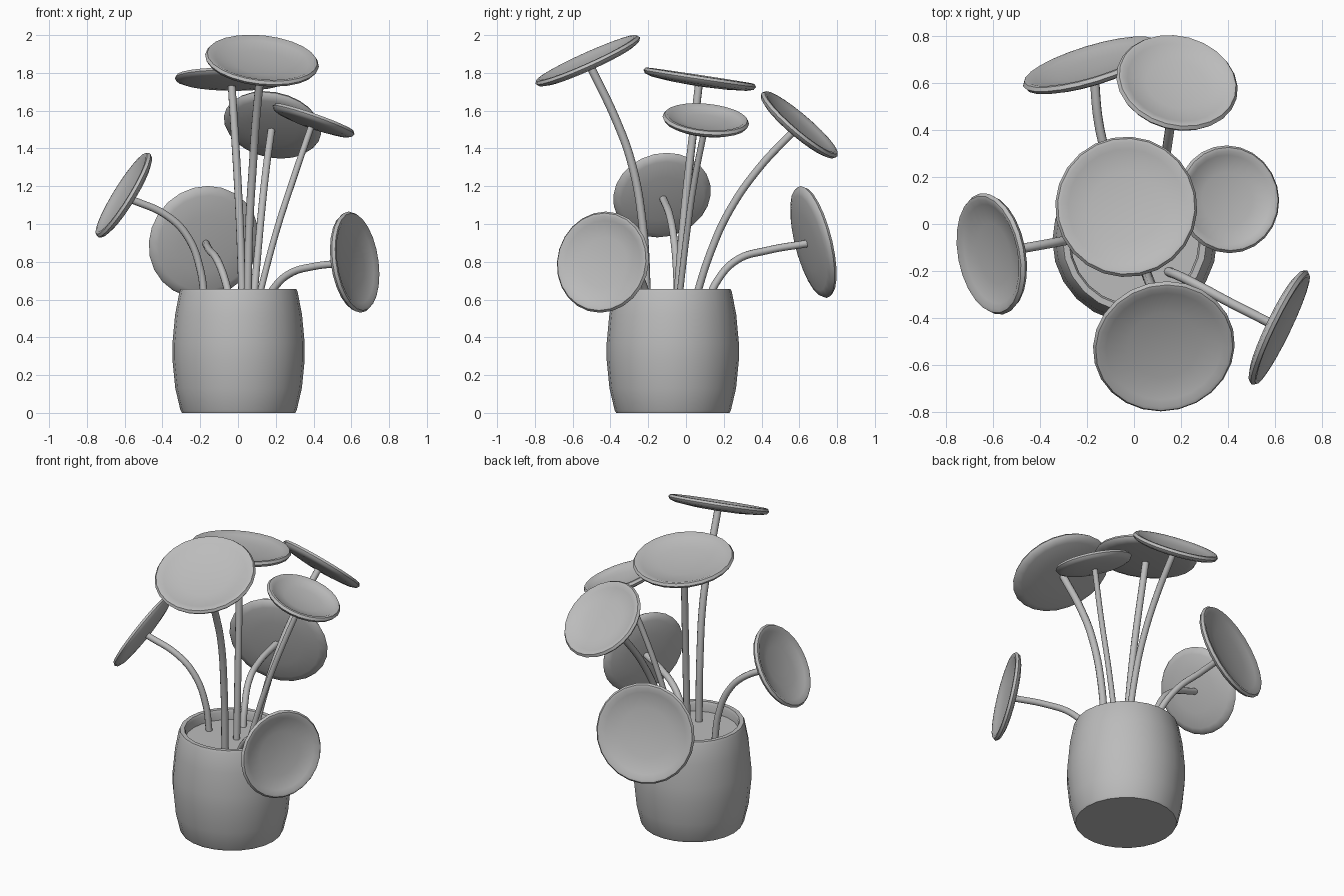
import bpy
import bmesh
from math import radians, tau
from mathutils import Vector

SIDES = 24
POT_CENTRE = Vector((0.003, -0.07, 0))

default_cube = bpy.data.objects.get("Cube")
if default_cube:
    bpy.data.objects.remove(default_cube, do_unlink=True)

# Single clay colour
clay = bpy.data.materials.new("clay_grey")
clay.use_nodes = True
clay.diffuse_color = (0.5, 0.5, 0.5, 1)
clay.node_tree.nodes["Principled BSDF"].inputs["Base Color"].default_value = clay.diffuse_color


def add_object(name, data):
    obj = bpy.data.objects.new(name, data)
    bpy.context.collection.objects.link(obj)
    data.materials.append(clay)
    return obj


def smooth(obj):
    bpy.ops.object.select_all(action='DESELECT')
    obj.select_set(True)
    bpy.context.view_layer.objects.active = obj
    if obj.type == 'CURVE':
        bpy.ops.object.convert(target='MESH')
    bpy.ops.object.shade_smooth_by_angle(angle=radians(45))


def lathe(name, profile, location, axis=Vector((0, 0, 1))):
    """Spin (radius, height) points around an axis into a closed solid."""
    bm = bmesh.new()
    verts = [bm.verts.new((r, 0, z)) for r, z in profile]
    edges = [bm.edges.new(pair) for pair in zip(verts, verts[1:])]
    bmesh.ops.spin(bm, geom=verts + edges, cent=(0, 0, 0), axis=(0, 0, 1),
                   angle=tau, steps=SIDES)
    bmesh.ops.remove_doubles(bm, verts=bm.verts, dist=0.0005)
    bmesh.ops.recalc_face_normals(bm, faces=bm.faces)
    mesh = bpy.data.meshes.new(name)
    bm.to_mesh(mesh)
    bm.free()
    obj = add_object(name, mesh)
    obj.location = location
    obj.rotation_mode = 'QUATERNION'
    obj.rotation_quaternion = axis.to_track_quat('Z', 'Y')
    smooth(obj)


def stem(name, points, radius):
    curve = bpy.data.curves.new(name, 'CURVE')
    curve.dimensions = '3D'
    curve.bevel_depth = radius
    curve.bevel_resolution = 3
    curve.use_fill_caps = True
    curve.resolution_u = 8
    spline = curve.splines.new('BEZIER')
    spline.bezier_points.add(len(points) - 1)
    for knot, point in zip(spline.bezier_points, points):
        knot.co = point
        knot.handle_left_type = knot.handle_right_type = 'AUTO'
    smooth(add_object(name, curve))


def leaf(name, centre, normal, radius, path, thickness=0.02):
    """Shallow round dish on a bent stem that ends at its underside."""
    centre, normal = Vector(centre), Vector(normal).normalized()
    dish = [(0, -0.042), (radius * 0.5, -0.037), (radius * 0.85, -0.027),
            (radius - 0.01, -0.016), (radius, 0), (radius - 0.01, 0.015),
            (radius - 0.025, 0.016), (radius * 0.82, 0.003),
            (radius * 0.5, -0.012), (0, -0.02)]
    lathe(name + "_leaf", dish, centre, normal)
    stem(name + "_stem", path + [centre - normal * 0.035], thickness)


# Barrel-shaped pot with a hollow top
lathe("pot", [(0, 0), (0.3, 0), (0.308, 0.015), (0.335, 0.13), (0.35, 0.28),
              (0.35, 0.37), (0.336, 0.52), (0.313, 0.64), (0.306, 0.655),
              (0.28, 0.655), (0.272, 0.64), (0.278, 0.55), (0, 0.55)], POT_CENTRE)

# Soil
lathe("soil", [(0, 0.56), (0.278, 0.56), (0.278, 0.59), (0, 0.59)], POT_CENTRE)

# Leaves with their stems
leaf("low_back", (-0.18, 0.675, 0.905), (-0.29, 0.95, 0.24), 0.305,
     [(-0.04, 0.11, 0.57), (-0.065, 0.16, 0.69), (-0.11, 0.27, 0.81),
      (-0.15, 0.43, 0.86)])
leaf("high_back", (0.183, 0.6, 1.525), (0.17, 0.64, 0.75), 0.262,
     [(0.08, 0.04, 0.57), (0.105, 0.13, 0.85), (0.125, 0.23, 1.07),
      (0.15, 0.39, 1.3)])
leaf("top_centre", (-0.033, 0.073, 1.77), (0.01, 0.15, 0.99), 0.302,
     [(0.025, -0.05, 0.57), (0.005, -0.005, 1.1)], 0.021)
leaf("top_front", (0.127, -0.52, 1.865), (0.1, -0.41, 0.91), 0.303,
     [(0.05, -0.205, 0.57), (0.06, -0.23, 1), (0.08, -0.29, 1.33),
      (0.095, -0.37, 1.55)], 0.022)
leaf("right_side", (-0.605, -0.127, 1.153), (-0.84, -0.16, 0.52), 0.262,
     [(-0.175, -0.045, 0.57), (-0.2, -0.05, 0.76), (-0.265, -0.065, 0.93),
      (-0.37, -0.085, 1.04)])
leaf("left_back", (0.4, 0.105, 1.55), (0.33, 0.09, 0.94), 0.23,
     [(0.1, -0.04, 0.57), (0.2, 0.005, 0.95), (0.29, 0.045, 1.23)], 0.017)
leaf("left_front", (0.618, -0.44, 0.798), (0.89, -0.43, 0.13), 0.27,
     [(0.14, -0.2, 0.57), (0.19, -0.22, 0.66), (0.27, -0.26, 0.735),
      (0.4, -0.33, 0.775)])
